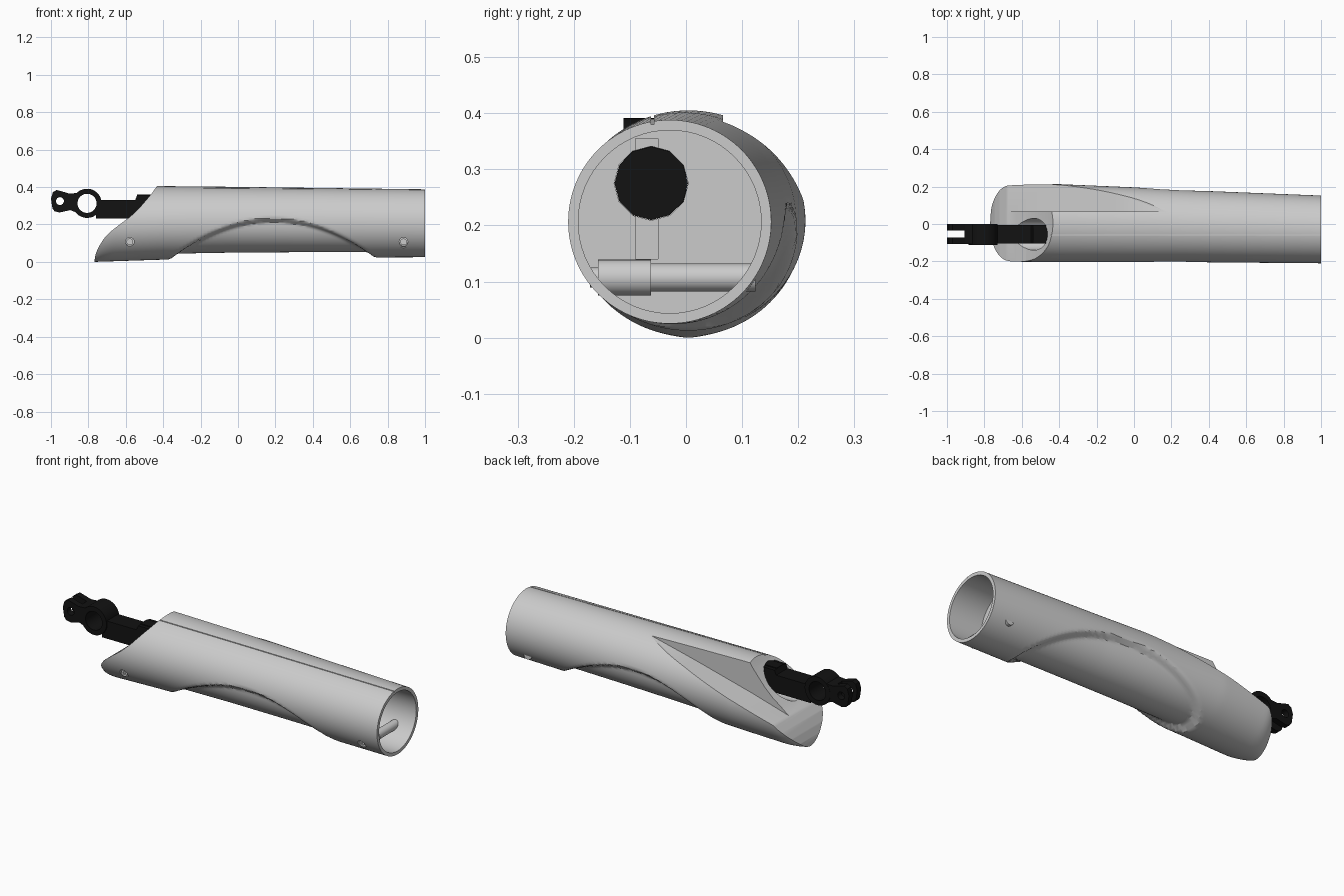
import bpy, bmesh, math

if "Cube" in bpy.data.objects:
    bpy.data.objects.remove(bpy.data.objects["Cube"])

black = bpy.data.materials.new("black_plastic")
black.diffuse_color = (0.006, 0.006, 0.006, 1)
black.use_nodes = True
black.node_tree.nodes["Principled BSDF"].inputs["Base Color"].default_value = black.diffuse_color


def finish(name, bm, mat=None):
    bmesh.ops.recalc_face_normals(bm, faces=bm.faces)
    me = bpy.data.meshes.new(name)
    bm.to_mesh(me)
    bm.free()
    ob = bpy.data.objects.new(name, me)
    bpy.context.collection.objects.link(ob)
    if mat:
        me.materials.append(mat)
    return ob


def loft(name, rings, mat=None):
    bm = bmesh.new()
    vs = [[bm.verts.new(p) for p in ring] for ring in rings]
    n = len(vs[0])
    for a, b in zip(vs, vs[1:]):
        for i in range(n):
            bm.faces.new((a[i], a[(i + 1) % n], b[(i + 1) % n], b[i]))
    bm.faces.new(vs[0])
    bm.faces.new(vs[-1])
    return finish(name, bm, mat)


def prism(name, pts, lo, hi, axis='y', mat=None):
    """Extrude a 2D outline: (x, z) along y, or (y, z) along x."""
    place = (lambda p, t: (p[0], t, p[1])) if axis == 'y' else (lambda p, t: (t, p[0], p[1]))
    return loft(name, [[place(p, t) for p in pts] for t in (lo, hi)], mat)


def circle(u, v, r, n=48):
    return [(u + r * math.cos(2 * math.pi * i / n), v + r * math.sin(2 * math.pi * i / n))
            for i in range(n)]


def rect(u0, u1, v0, v1):
    return [(u0, v0), (u1, v0), (u1, v1), (u0, v1)]


def cut(ob, *cutters):
    bpy.context.view_layer.objects.active = ob
    for c in cutters:
        c.hide_render = True
        m = ob.modifiers.new("cut", 'BOOLEAN')
        m.operation, m.solver, m.object = 'DIFFERENCE', 'EXACT', c
        bpy.ops.object.modifier_apply(modifier=m.name)
        bpy.data.objects.remove(c)


def smooth(t):
    t = max(0.0, min(1.0, t))
    return t * t * (3 - 2 * t)


def lerp(x, keys, col):
    for a, b in zip(keys, keys[1:]):
        if x <= b[0]:
            t = max(0, (x - a[0]) / (b[0] - a[0]))
            return a[col] + (b[col] - a[col]) * t
    return keys[-1][col]


# Sleeve stations: x, y min, y max, bottom, top
stations = [(-.77, -.200, .208, .000, .405), (-.4, -.204, .213, .012, .405),
            (0, -.204, .196, .020, .401), (.3, -.204, .180, .022, .397),
            (1, -.210, .152, .025, .388)]


def section(x, n=112):
    y0, y1, z0, z1 = (lerp(x, stations, c) for c in (1, 2, 3, 4))
    cy, cz, ry, rz = (y0 + y1) / 2, (z0 + z1) / 2, (y1 - y0) / 2, (z1 - z0) / 2
    if x < -.67:  # rounded nose in plan
        ry -= .1 * (1 - math.sqrt(max(0, 1 - ((-.67 - x) / .1) ** 2)))
    arc = .24 - .73 * (x - .19) ** 2
    ring = []
    for i in range(n):
        a = 2 * math.pi * i / n
        dy, dz = ry * math.cos(a), rz * math.sin(a)
        # arched grip recess under the sleeve
        k = 1 - .03 / .19 * smooth((arc - cz - dz) / .035)
        ring.append((x, cy + dy * k, cz + dz * k))
    return ring


nose = [-.67 - .1 * math.sin(math.pi / 2 * (1 - i / 10)) for i in range(10)]
sleeve = loft("sleeve", [section(x) for x in nose + [-.67 + 1.67 * i / 90 for i in range(91)]])

# Concave slanted mouth, stepped shoulder, link bore, end socket, seams, screw holes
mouth = [(-.43, .41), (-.458, .370), (-.487, .335), (-.53, .285), (-.578, .240), (-.63, .202),
         (-.684, .160), (-.718, .123), (-.745, .08), (-.762, .04), (-.772, -.02),
         (-.9, -.02), (-.9, .5), (-.43, .5)]
shoulder = [(.18, .388), (-.1, .322), (-.45, .232), (-.68, .166), (-.9, .10), (-.9, .5), (.18, .5)]
cut(sleeve,
    prism("mouth_cutter", mouth, -.4, .4),
    prism("shoulder_cutter", shoulder, .066, .4),
    prism("bore_cutter", circle(-.055, .28, .085), -1, 0, 'x'),
    prism("socket_cutter", circle(-.029, .2065, .163, 64), .8, 1.1, 'x'),
    prism("inner_bore_cutter", circle(-.062, .275, .066, 12), -.1, .9, 'x'),
    prism("slot_cutter", rect(-.09, -.05, .14, .355), .7, .85, 'x'),
    prism("top_seam_cutter", [(-.5, .45), (-.5, .390), (1.1, .379), (1.1, .45)], -.062, -.057))
for x in (-.578, .885):
    cut(sleeve, prism("screw_hole_cutter", circle(x, .107, .023, 24), -.4, -.155))

# Screws and bosses
screws = []
for i, x in enumerate((-.578, .885)):
    s = prism("screw_%d" % (i + 1), circle(x, .107, .018, 24), -.171, -.14)
    cut(s, prism("hex_cutter", circle(x, .107, .009, 6), -.3, -.163))
    screws.append(s)
boss_wide = prism("screw_boss_wide", circle(.885, .107, .032, 32), -.157, -.062)
boss_thin = prism("screw_boss_thin", circle(.885, .107, .025, 32), -.062, .124)

# Black link: bar, ring, fork, rod
bar = prism("link_bar", [(-.76, .232), (-.42, .232), (-.42, .355), (-.54, .355),
                         (-.55, .33), (-.76, .33)], -.105, -.005, mat=black)
cap = prism("link_block", rect(-.085, -.025, .32, .36), -.54, -.44, 'x', black)
ring = prism("link_ring", circle(-.807, .313, .078), -.111, .001, mat=black)
web = prism("link_web", [(-.905, .28), (-.83, .25), (-.83, .37), (-.905, .365)],
            -.107, 0, mat=black)
for ob in (bar, ring, web):
    cut(ob, prism("ring_hole_cutter", circle(-.807, .313, .051), -.3, .3))
prong = [(-1, .338), (-.99, .372), (-.97, .384), (-.945, .378), (-.86, .352),
         (-.86, .285), (-.955, .264), (-.98, .27), (-.992, .285)]
prongs = []
for i, (a, b) in enumerate(((-.107, -.073), (-.034, 0))):
    p = prism("fork_prong_%d" % (i + 1), prong, a, b, mat=black)
    cut(p, prism("pin_hole_cutter", circle(-.952, .325, .021, 24), -.3, .3),
        prism("ring_hole_cutter", circle(-.807, .313, .051), -.3, .3))
    prongs.append(p)
rod = prism("link_rod", circle(-.062, .275, .0655, 12), -.45, .6, 'x', black)

# Smooth shading with crisp edges
bpy.ops.object.select_all(action='DESELECT')
for ob in [sleeve, boss_wide, boss_thin, bar, ring, web] + prongs + screws:
    ob.select_set(True)
bpy.context.view_layer.objects.active = sleeve
bpy.ops.object.shade_smooth_by_angle(angle=math.radians(28))
